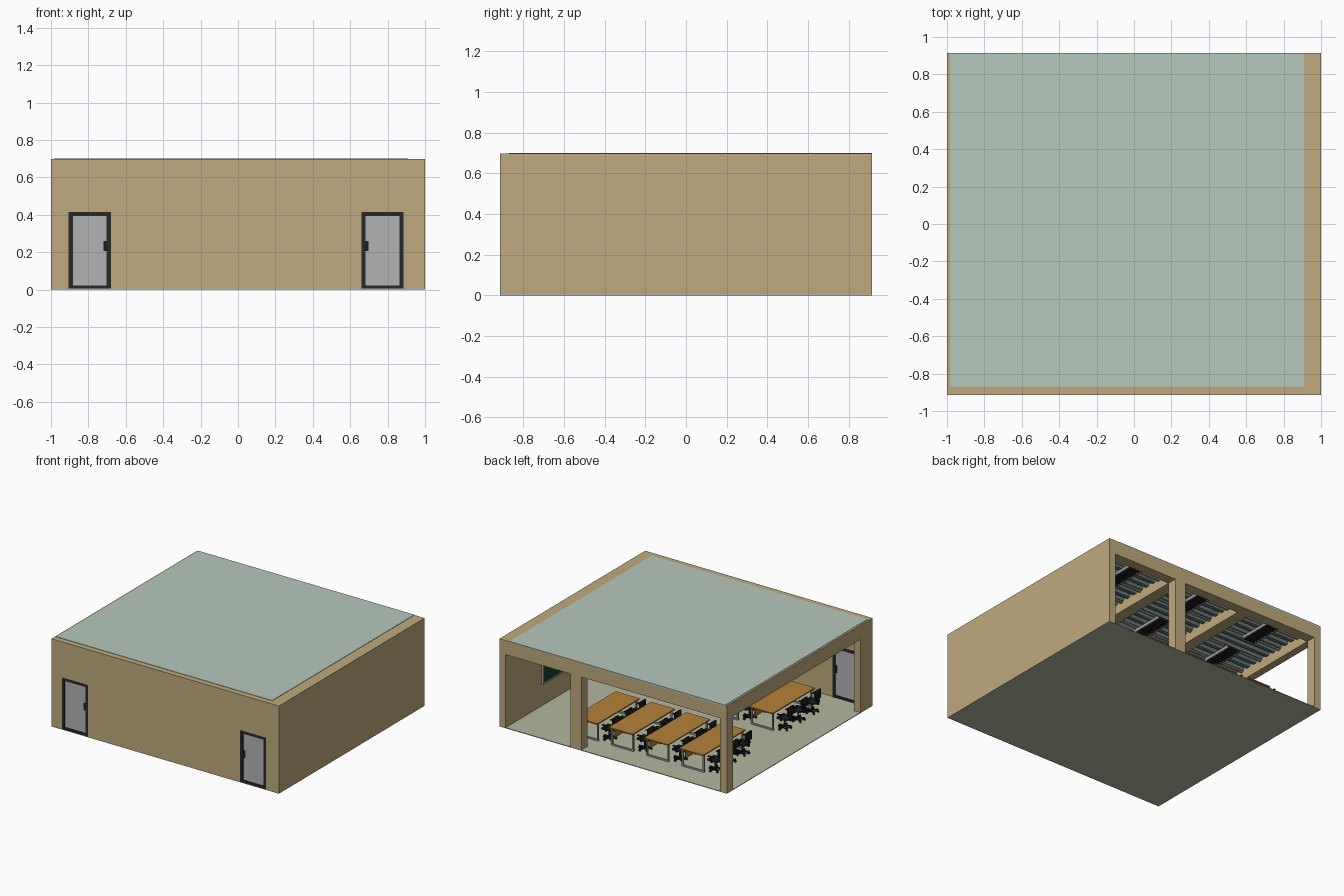
import bpy, bmesh, math
from mathutils import Matrix, Vector

if "Cube" in bpy.data.objects:
    bpy.data.objects.remove(bpy.data.objects["Cube"])


def mat(name, r, g, b):
    m = bpy.data.materials.new(name)
    m.diffuse_color = (r, g, b, 1)
    m.use_nodes = True
    m.node_tree.nodes["Principled BSDF"].inputs["Base Color"].default_value = m.diffuse_color
    return m


TAN = mat("plaster", 0.52, 0.40, 0.20)
ROOF = mat("roof_green", 0.47, 0.58, 0.51)
FLOOR = mat("floor_grey_green", 0.45, 0.47, 0.34)
WOOD = mat("wood", 0.46, 0.22, 0.04)
BLACK = mat("black", 0.012, 0.012, 0.012)
FRAME = mat("door_frame", 0.02, 0.022, 0.022)
LEAF = mat("door_leaf", 0.45, 0.45, 0.45)
STEEL = mat("steel", 0.35, 0.36, 0.36)
DECK = mat("deck", 0.16, 0.20, 0.19)
GREEN = mat("board_green", 0.01, 0.05, 0.02)


def add_box(bm, lo, hi, mi=0, bevel=0):
    c = [(a + b) / 2 for a, b in zip(lo, hi)]
    s = [b - a for a, b in zip(lo, hi)]
    v = bmesh.ops.create_cube(bm, size=1, matrix=Matrix.Translation(c) @ Matrix.Diagonal((*s, 1)))["verts"]
    faces = {f for x in v for f in x.link_faces}
    for f in faces:
        f.material_index = mi
    if bevel:
        edges = list({e for x in v for e in x.link_edges})
        r = bmesh.ops.bevel(bm, geom=edges, offset=bevel, segments=2, profile=0.5, affect='EDGES')
        for f in r["faces"]:
            f.material_index = mi


def make(name, bm, mats):
    me = bpy.data.meshes.new(name)
    bmesh.ops.recalc_face_normals(bm, faces=bm.faces)
    bm.to_mesh(me)
    bm.free()
    for m in mats:
        me.materials.append(m)
    return place(name, me)


def place(name, me, loc=(0, 0, 0)):
    ob = bpy.data.objects.new(name, me)
    ob.location = loc
    bpy.context.collection.objects.link(ob)
    return ob


def boxes(name, mats, *items):
    bm = bmesh.new()
    for it in items:
        add_box(bm, *it)
    return make(name, bm, mats)


X, Y, H, F = 1.0, 0.915, 0.697, 0.005
BEAM = 0.585            # underside of the beams
DOORS = ((-0.905, -0.68), (0.66, 0.885))
DOOR_TOP = 0.415

# shell: floor, solid right wall, thin roof sheet
boxes("floor", [FLOOR], ((-X, -Y, 0), (X, Y, F)))
boxes("right_wall", [TAN], ((0.945, -Y + 0.045, F), (X, Y, H)))
boxes("roof", [ROOF], ((-0.985, -0.87, 0.688), (0.91, Y, 0.70)))

# front wall: outline with two door notches, extruded
pts = [(-X, F)]
for a, b in DOORS:
    pts += [(a, F), (a, DOOR_TOP), (b, DOOR_TOP), (b, F)]
pts += [(X, F), (X, H), (-X, H)]
bm = bmesh.new()
face = bm.faces.new([bm.verts.new((x, -Y, z)) for x, z in pts])
ext = bmesh.ops.extrude_face_region(bm, geom=[face])["geom"]
bmesh.ops.translate(bm, vec=(0, 0.045, 0), verts=[v for v in ext if isinstance(v, bmesh.types.BMVert)])
make("front_wall", bm, [TAN])

# columns and beams
boxes("middle_column", [TAN], ((0.28, 0.835, F), (0.375, Y, BEAM)))
boxes("back_left_column", [TAN], ((-X, 0.84, F), (-0.94, Y, BEAM)))
boxes("front_left_column", [TAN], ((-X, -0.87, F), (-0.945, -0.76, BEAM)))
boxes("back_beam", [TAN], ((-X, 0.835, BEAM), (0.945, Y, H)))
boxes("left_beam", [TAN], ((-X, -0.87, BEAM), (-0.94, 0.835, H)))
boxes("right_beam", [TAN], ((0.905, -0.87, BEAM), (0.945, 0.835, H)))
for i, x in enumerate((0.28, -0.375)):
    boxes(f"cross_beam_{i}", [TAN], ((x, -0.87, BEAM), (x + 0.095, 0.835, 0.688)))

# ribbed steel deck under the roof, ribs running along x
bm = bmesh.new()
n, step = 24, 1.705 / 24
prof = []
for i in range(n):
    y = -0.87 + i * step
    prof += [(y, 0.682), (y + 0.30 * step, 0.682), (y + 0.45 * step, 0.66), (y + 0.85 * step, 0.66)]
prof.append((0.835, 0.682))
rows = [[bm.verts.new((x, y, z)) for y, z in prof] for x in (-0.94, 0.905)]
for i in range(len(prof) - 1):
    bm.faces.new((rows[0][i], rows[0][i + 1], rows[1][i + 1], rows[1][i]))
make("ceiling_deck", bm, [DECK])

# conduits along x, and louvred lamps in each bay
bm = bmesh.new()
for i in range(8):
    y = -0.75 + i * 0.21
    for a, b in ((-0.94, -0.375), (-0.28, 0.28), (0.375, 0.905)):
        add_box(bm, (a, y, 0.65), (b, y + 0.018, 0.66))
make("ceiling_conduits", bm, [STEEL])
parts = [((s * 0.055 - 0.005, -0.15, -0.012), (s * 0.055 + 0.005, 0.15, 0.012), 1) for s in (-1, 1)]
parts += [((-0.05, -0.15 + i * 0.0265, -0.01), (0.05, -0.138 + i * 0.0265, 0.01), 0) for i in range(12)]
lamp = boxes("lamp_0", [BLACK, STEEL], *parts)
lamp_spots = [(x, y, 0.638) for x in (-0.66, 0, 0.64) for y in (0.66, 0.19, -0.28, -0.68)]
lamp.location = lamp_spots[0]
for i, p in enumerate(lamp_spots[1:], 1):
    place(f"lamp_{i}", lamp.data, p)

# doors with frame, leaf and handles (handle on the side nearest the middle)
for k, (a, b) in enumerate(DOORS):
    t, y0, y1 = 0.022, -Y, -0.866
    boxes(f"door_frame_{k}", [FRAME],
          ((a, y0, F), (a + t, y1, DOOR_TOP)), ((b - t, y0, F), (b, y1, DOOR_TOP)),
          ((a + t, y0, DOOR_TOP - t), (b - t, y1, DOOR_TOP)), ((a + t, y0, F), (b - t, y1, F + 0.018)))
    boxes(f"door_leaf_{k}", [LEAF], ((a + t, -0.908, F + 0.018), (b - t, -0.872, DOOR_TOP - t)))
    hx = b - t - 0.008 if k == 0 else a + t + 0.008
    boxes(f"door_handle_{k}", [BLACK], ((hx - 0.009, -Y, 0.205), (hx + 0.009, -0.905, 0.26)),
          ((hx - 0.009, -0.875, 0.205), (hx + 0.009, -0.86, 0.26)))

# board on the right wall
boxes("board", [GREEN], ((0.935, -0.45, 0.19), (0.945, 0.45, 0.42)))
boxes("board_frame", [STEEL],
      ((0.928, -0.462, 0.178), (0.945, 0.462, 0.19)), ((0.928, -0.462, 0.42), (0.945, 0.462, 0.432)),
      ((0.928, -0.462, 0.19), (0.945, -0.45, 0.42)), ((0.928, 0.45, 0.19), (0.945, 0.462, 0.42)))

# desk: top, modesty panel, two looped steel leg frames
parts = [((-0.105, -0.265, 0.138), (0.105, 0.265, 0.147), 0),
         ((0.072, -0.235, 0.06), (0.078, 0.235, 0.138), 0)]
for y in (-0.247, 0.235):
    for x in (-0.098, 0.086):
        parts.append(((x, y, 0), (x + 0.012, y + 0.012, 0.138), 1))
    for z in (0, 0.127):
        parts.append(((-0.086, y, z), (0.086, y + 0.012, z + 0.011), 1))
desk = boxes("desk_0", [WOOD, STEEL], *parts)

# office chair facing +x: cushions, arms, post, five-star base with casters
bm = bmesh.new()
add_box(bm, (-0.045, -0.045, 0.082), (0.045, 0.045, 0.098), 0, 0.006)
add_box(bm, (-0.058, -0.04, 0.118), (-0.044, 0.04, 0.19), 0, 0.006)
add_box(bm, (-0.062, -0.008, 0.08), (-0.054, 0.008, 0.15))
add_box(bm, (-0.062, -0.008, 0.076), (0, 0.008, 0.084))
for s in (-1, 1):
    y = s * 0.052
    add_box(bm, (-0.03, y - 0.006, 0.124), (0.028, y + 0.006, 0.131))
    add_box(bm, (-0.006, y - 0.003, 0.084), (0.006, y + 0.003, 0.125))
    add_box(bm, (-0.006, min(0, y), 0.079), (0.006, max(0, y), 0.084))
bmesh.ops.create_cone(bm, cap_ends=True, segments=10, radius1=0.008, radius2=0.006, depth=0.066,
                      matrix=Matrix.Translation((0, 0, 0.05)))
for i in range(5):
    rot = Matrix.Rotation(math.tau * i / 5, 4, 'Z')
    start = len(bm.verts)
    add_box(bm, (0, -0.005, 0.016), (0.05, 0.005, 0.025))
    bmesh.ops.create_cone(bm, cap_ends=True, segments=10, radius1=0.008, radius2=0.008, depth=0.01,
                          matrix=Matrix.Translation((0.046, 0, 0.008)) @ Matrix.Rotation(math.pi / 2, 4, 'X'))
    bm.verts.ensure_lookup_table()
    bmesh.ops.transform(bm, matrix=rot, verts=bm.verts[start:])
chair = make("chair_0", bm, [BLACK])

# two rows of four desks, three chairs behind each desk
desks = [(-0.565 + 0.31 * i, y, F) for y in (0.475, -0.395) for i in range(4)]
chairs = [(x - 0.145, y + 0.17 * k, F) for x, y, _ in desks for k in (-1, 0, 1)]
for name, first, spots in (("desk", desk, desks), ("chair", chair, chairs)):
    first.location = spots[0]
    for i, p in enumerate(spots[1:], 1):
        place(f"{name}_{i}", first.data, p)
